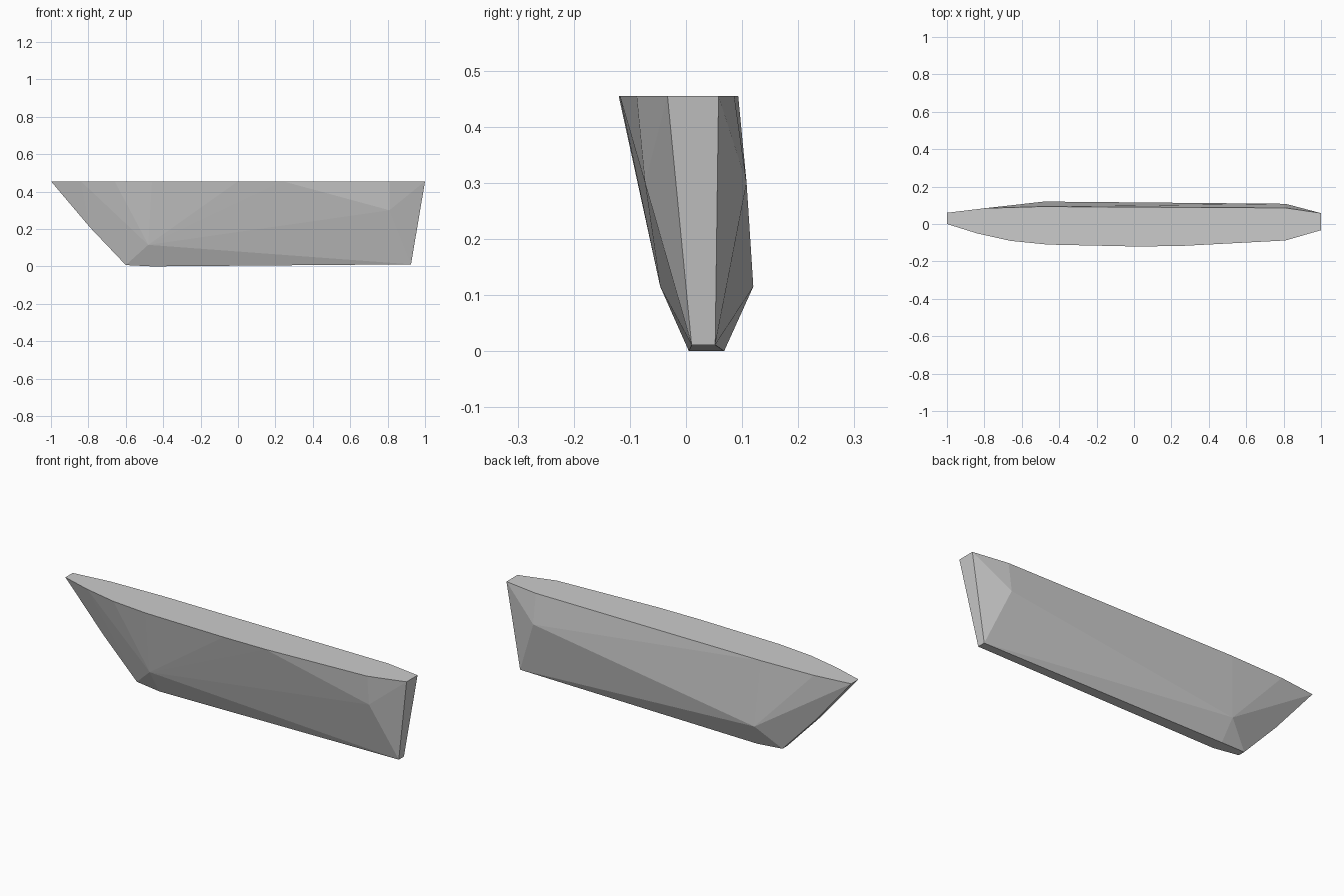
import bpy
import bmesh

# Remove the default cube
cube = bpy.data.objects.get("Cube")
if cube:
    bpy.data.objects.remove(cube, do_unlink=True)

# Plain grey material
grey = bpy.data.materials.new("plain_grey")
grey.use_nodes = True
colour = (0.6, 0.6, 0.6, 1)
grey.diffuse_color = colour
grey.node_tree.nodes["Principled BSDF"].inputs["Base Color"].default_value = colour

DECK = 0.455

# Flat deck outline: front edge bow to stern, then back edge
deck = [(-1, 0), (-0.84, -0.05), (-0.66, -0.09), (-0.46, -0.11), (0, -0.12),
        (0.24, -0.118), (0.81, -0.088), (1, -0.033),
        (1, 0.058), (0.81, 0.086), (-0.5, 0.093), (-0.8, 0.084), (-1, 0.06)]

# Lower cross-sections: x, front y, back y, z
sections = [
    (-0.79, 0.012, 0.056, 0.207),   # raked stem
    (-0.60, 0.02, 0.058, 0.007),    # foot of stem
    (-0.46, 0.005, 0.068, 0.0),     # keel
    (-0.48, -0.046, 0.12, 0.115),   # forward chine
    (0.81, -0.073, 0.108, 0.3),     # aft chine
    (0.925, 0.01, 0.052, 0.011),    # foot of transom
]

points = [(x, y, DECK) for x, y in deck]
for x, front, back, z in sections:
    points += [(x, front, z), (x, back, z)]

# Faceted convex hull through the outline and sections
bm = bmesh.new()
for p in points:
    bm.verts.new(p)
result = bmesh.ops.convex_hull(bm, input=bm.verts)
spare = [v for v in set(result["geom_interior"] + result["geom_unused"])
         if isinstance(v, bmesh.types.BMVert)]
bmesh.ops.delete(bm, geom=spare, context="VERTS")
bmesh.ops.dissolve_limit(bm, angle_limit=0.002, verts=bm.verts, edges=bm.edges)
bmesh.ops.recalc_face_normals(bm, faces=bm.faces)

mesh = bpy.data.meshes.new("boat_hull")
bm.to_mesh(mesh)
bm.free()
mesh.materials.append(grey)
hull = bpy.data.objects.new("boat_hull", mesh)
bpy.context.scene.collection.objects.link(hull)
